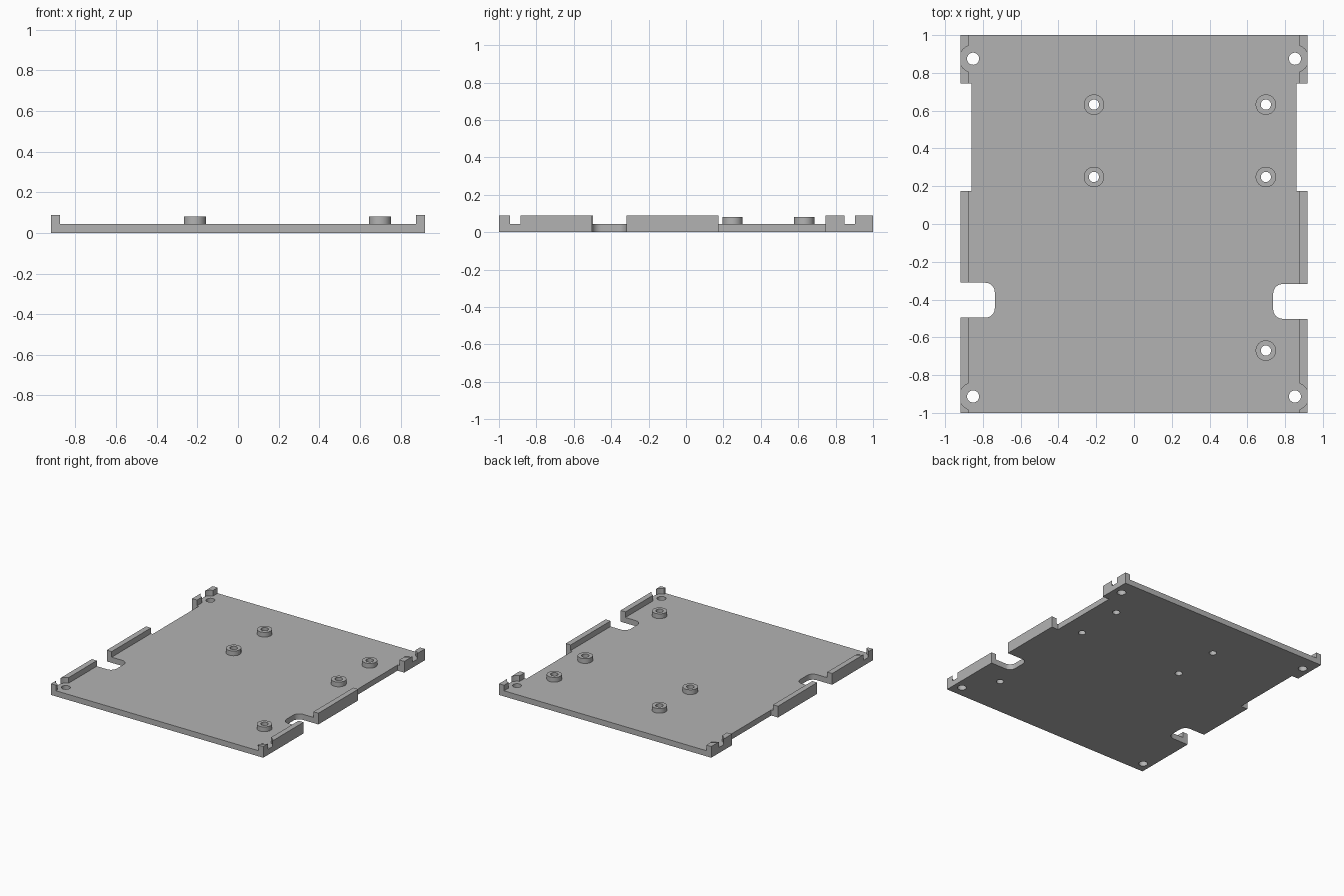
import bpy, bmesh
from math import pi, cos, sin

cube = bpy.data.objects.get("Cube")
if cube:
    bpy.data.objects.remove(cube, do_unlink=True)

# Main dimensions
HALF_W, INNER_W, STEP_W, NOTCH_W = 0.919, 0.876, 0.861, 0.737
FLOOR, WALL_TOP, BOSS_TOP = 0.044, 0.088, 0.081
STEP_Y = (0.175, 0.745)
NOTCH_R = 0.05

grey = bpy.data.materials.new("light_grey")
grey.use_nodes = True
grey.diffuse_color = (0.45, 0.45, 0.45, 1)
grey.node_tree.nodes["Principled BSDF"].inputs["Base Color"].default_value = grey.diffuse_color


def prism(name, points, z0, z1):
    """Extrude a flat outline between two heights."""
    bm = bmesh.new()
    face = bm.faces.new([bm.verts.new((x, y, z0)) for x, y in points])
    top = bmesh.ops.extrude_face_region(bm, geom=[face])["geom"]
    verts = [v for v in top if isinstance(v, bmesh.types.BMVert)]
    bmesh.ops.translate(bm, verts=verts, vec=(0, 0, z1 - z0))
    bmesh.ops.recalc_face_normals(bm, faces=bm.faces)
    mesh = bpy.data.meshes.new(name)
    bm.to_mesh(mesh)
    bm.free()
    mesh.materials.append(grey)
    obj = bpy.data.objects.new(name, mesh)
    bpy.context.collection.objects.link(obj)
    return obj


def arc(x, y, r, start, end, n=8):
    steps = [start + (end - start) * i / n for i in range(n + 1)]
    return [(x + r * cos(a), y + r * sin(a)) for a in steps]


def disc(name, x, y, r, z0, z1, n=48):
    return prism(name, arc(x, y, r, 0, 2 * pi, n)[:-1], z0, z1)


def combine(target, tool, operation):
    """Apply a boolean and discard the helper."""
    tool.hide_render = True
    mod = target.modifiers.new("cut", 'BOOLEAN')
    mod.operation, mod.solver, mod.object = operation, 'EXACT', tool
    bpy.context.view_layer.objects.active = target
    bpy.ops.object.modifier_apply(modifier=mod.name)
    bpy.data.objects.remove(tool, do_unlink=True)


def side(notch_low, notch_high):
    """Right-hand outline, front to back, with rounded notch and long step."""
    cx = NOTCH_W + NOTCH_R
    return ([(HALF_W, -1), (HALF_W, notch_low)]
            + arc(cx, notch_low + NOTCH_R, NOTCH_R, -pi / 2, -pi)
            + arc(cx, notch_high - NOTCH_R, NOTCH_R, pi, pi / 2)
            + [(HALF_W, notch_high), (HALF_W, STEP_Y[0]), (STEP_W, STEP_Y[0]),
               (STEP_W, STEP_Y[1]), (HALF_W, STEP_Y[1]), (HALF_W, 1)])


# Tray body with raised side walls
left = side(-0.502, -0.318)
right = [(-x, y) for x, y in reversed(side(-0.496, -0.311))]
tray = prism("mounting_tray", left + right, 0, WALL_TOP)
channel = [(-INNER_W, -1.1), (INNER_W, -1.1), (INNER_W, 1.1), (-INNER_W, 1.1)]
combine(tray, prism("channel_cutter", channel, FLOOR, 0.2), 'DIFFERENCE')

# Corner screw holes and the round clearances in the walls
for x in (-0.852, 0.852):
    for y in (-0.913, 0.875):
        combine(tray, disc("clearance_cutter", x, y, 0.0725, FLOOR, 0.2), 'DIFFERENCE')
        combine(tray, disc("hole_cutter", x, y, 0.032, -0.1, 0.2), 'DIFFERENCE')

# Standoff bosses with through holes
for x, y in [(-0.212, 0.632), (0.698, 0.632), (-0.212, 0.249), (0.698, 0.249), (0.698, -0.67)]:
    combine(tray, disc("boss", x, y, 0.054, FLOOR / 2, BOSS_TOP), 'UNION')
    combine(tray, disc("hole_cutter", x, y, 0.027, -0.1, 0.2), 'DIFFERENCE')

bpy.ops.object.select_all(action='DESELECT')
tray.select_set(True)
bpy.context.view_layer.objects.active = tray
bpy.ops.object.shade_smooth_by_angle(angle=pi / 6)
